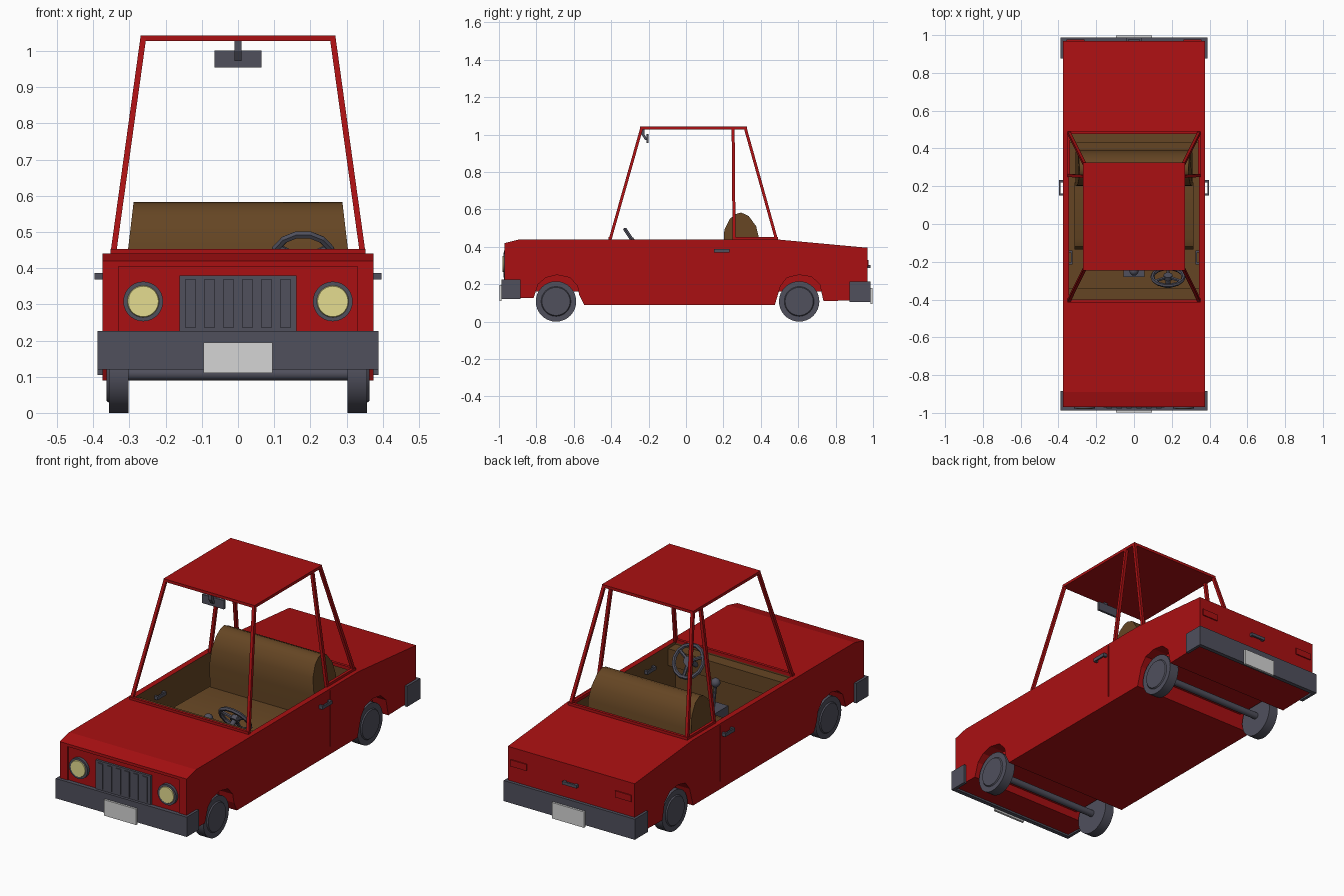
import bpy, bmesh, math
from mathutils import Vector, Matrix

if "Cube" in bpy.data.objects:
    bpy.data.objects.remove(bpy.data.objects["Cube"])


def material(name, rgb):
    m = bpy.data.materials.new(name)
    m.diffuse_color = (*rgb, 1)
    m.use_nodes = True
    m.node_tree.nodes["Principled BSDF"].inputs["Base Color"].default_value = m.diffuse_color
    return m


RED = material("red paint", (0.40, 0.005, 0.006))
GREY = material("dark grey", (0.08, 0.08, 0.108))
BROWN = material("brown interior", (0.13, 0.06, 0.017))
CREAM = material("headlight cream", (0.78, 0.72, 0.28))
PLATE = material("plate grey", (0.66, 0.66, 0.66))


def finish(name, bm, mat, smooth=None):
    bmesh.ops.recalc_face_normals(bm, faces=bm.faces)
    me = bpy.data.meshes.new(name)
    bm.to_mesh(me)
    bm.free()
    ob = bpy.data.objects.new(name, me)
    bpy.context.collection.objects.link(ob)
    me.materials.append(mat)
    if smooth:
        bpy.ops.object.select_all(action='DESELECT')
        bpy.context.view_layer.objects.active = ob
        ob.select_set(True)
        bpy.ops.object.shade_smooth_by_angle(angle=math.radians(smooth))
    return ob


def box(name, lo, hi, mat):
    bm = bmesh.new()
    bmesh.ops.create_cube(bm, size=1)
    for v in bm.verts:
        v.co = Vector([a + (b - a) * (c + 0.5) for a, b, c in zip(lo, hi, v.co)])
    return finish(name, bm, mat)


def prism(name, pts, a, b, mat, axis='x', shape=None, smooth=None):
    """Extrude a 2D profile along x (points y,z) or z (points x,y)."""
    bm = bmesh.new()
    rings = [[bm.verts.new((t, p, q) if axis == 'x' else (p, q, t)) for p, q in pts]
             for t in (a, b)]
    n = len(pts)
    for r in rings:
        bm.faces.new(r)
    for i in range(n):
        j = (i + 1) % n
        bm.faces.new((rings[0][i], rings[0][j], rings[1][j], rings[1][i]))
    if shape:
        for v in bm.verts:
            shape(v)
    return finish(name, bm, mat, smooth)


def rod(name, p, q, r, mat, sides=24, r2=None):
    """Cylinder between two points."""
    p, q = Vector(p), Vector(q)
    bm = bmesh.new()
    bmesh.ops.create_cone(bm, cap_ends=True, segments=sides, radius1=r,
                          radius2=r if r2 is None else r2, depth=(q - p).length)
    rot = (q - p).to_track_quat('Z', 'Y').to_matrix().to_4x4()
    bm.transform(Matrix.Translation((p + q) / 2) @ rot)
    return finish(name, bm, mat, 40 if sides > 8 else None)


def post(name, p, q, w, mat):
    """Square pillar with horizontal ends."""
    bm = bmesh.new()
    bmesh.ops.create_cube(bm, size=1)
    for v in bm.verts:
        end = Vector(q if v.co.z > 0 else p)
        v.co = end + Vector((v.co.x * w, v.co.y * w, 0))
    return finish(name, bm, mat)


# body side profile with wheel arches
FRONT, REAR = -0.695, 0.605
profile = [(-.97, .42), (-.97, .13), (-.815, .125), (-.79, .20), (-.75, .235), (-.69, .25),
           (-.62, .235), (-.58, .19), (-.57, .14), (-.545, .09), (.475, .09), (.49, .14),
           (.505, .19), (.54, .235), (.605, .25), (.67, .24), (.715, .20), (.735, .11),
           (.97, .115), (.97, .395), (.48, .44), (-.89, .44)]
body = prism("body", profile, -.375, .375, RED)

# cut the cabin, the front panel and the door seams
cabin = [(-.405, .5), (-.405, .13), (.43, .13), (.43, .28), (.485, .28), (.485, .5)]
cutters = [prism("cabin_cutter", cabin, -.345, .345, RED),
           box("front_cutter", (-.33, -1, .2), (.33, -.96, .405), RED)]
for s in (-1, 1):
    x0, x1 = sorted((s * .371, s * .4))
    cutters.append(box("seam_cutter", (x0, .242, .13), (x1, .248, .43), RED))
bpy.context.view_layer.objects.active = body
for c in cutters:
    m = body.modifiers.new("cut", 'BOOLEAN')
    m.operation = 'DIFFERENCE'
    m.solver = 'EXACT'
    m.object = c
    bpy.ops.object.modifier_apply(modifier=m.name)
for c in cutters:
    bpy.data.objects.remove(c)

# cabin lining is brown
body.data.materials.clear()
body.data.materials.append(RED)
body.data.materials.append(BROWN)
for f in body.data.polygons:
    x, y, z = f.center
    inside = abs(x) < .35 and -.41 < y < .49 and .12 < z < .436 and (y < .45 or z > .27)
    f.material_index = 1 if inside else 0

# roof, base frame and pillars
box("roof", (-.27, -.245, 1.028), (.27, .325, 1.043), RED)
box("windscreen_sill", (-.353, -.415, .435), (.353, -.4, .453), RED)
box("rear_window_sill", (-.353, .477, .435), (.353, .492, .453), RED)
for s in (-1, 1):
    x0, x1 = sorted((s * .338, s * .353))
    box("side_window_sill", (x0, .25, .435), (x1, .49, .453), RED)
    for nm, yb, yt in (("front_pillar", -.406, -.237), ("middle_pillar", .257, .252),
                       ("rear_pillar", .484, .317)):
        post(nm, (s * .345, yb, .438), (s * .262, yt, 1.035), .016, RED)

# wheels, axles and the inner arch blocks
for y in (FRONT, REAR):
    rod("axle", (-.31, y, .108), (.31, y, .108), .018, GREY, 16)
    box("inner_arch", (-.29, y - .125, .16), (.29, y + .125, .262), RED)
    for s in (-1, 1):
        rod("wheel", (s * .303, y, .108), (s * .357, y, .108), .108, GREY, 32)
        rod("hub_cap", (s * .35, y, .108), (s * .363, y, .108), .085, GREY, 32, .075)

# wrap-around bumpers and number plates
for nm, d, z0, z1, ret in (("front", -1, .12, .226, .885), ("rear", 1, .105, .215, .875)):
    u = [(-.388, ret), (-.388, .987), (.388, .987), (.388, ret), (.372, ret),
         (.372, .965), (-.372, .965), (-.372, ret)]
    prism(nm + "_bumper", [(x, d * y) for x, y in u], z0, z1, GREY, 'z')
    ys = sorted((d * .986, d * .998))
    box(nm + "_plate", (-.095, ys[0], z0 - .01), (.095, ys[1], z0 + .075), PLATE)

# grille with slats
box("grille", (-.162, -.972, .22), (.162, -.955, .38), GREY)
for i in range(6):
    x = -.131 + i * .0524
    box("grille_slat", (x - .014, -.977, .235), (x + .014, -.97, .37), GREY)

for s in (-1, 1):
    # headlights and tail lights
    rod("headlight_ring", (s * .262, -.955, .308), (s * .262, -.976, .308), .055, GREY, 28)
    rod("headlight", (s * .262, -.97, .308), (s * .262, -.98, .308), .047, CREAM, 28, .042)
    box("tail_light", (s * .31 - .048, .965, .295), (s * .31 + .048, .976, .33), RED)
    # door handles outside and inside
    for nm, xa, xb, ya, yb, z in (("door_handle", .37, .396, .15, .232, .378),
                                  ("inner_door_handle", .348, .325, -.215, -.14, .375)):
        xs = sorted((s * xa, s * xb))
        xg = sorted((s * (xb - math.copysign(.008, xb - xa)), s * xb))
        box(nm, (xg[0], ya, z - .009), (xg[1], yb, z + .009), GREY)
        for y in (ya, yb - .012):
            box(nm + "_mount", (xs[0], y, z - .009), (xs[1], y + .012, z + .009), GREY)

# boot handle
box("boot_handle", (-.042, .977, .287), (.042, .987, .303), GREY)
for x in (-.035, .035):
    box("boot_handle_mount", (x - .007, .965, .287), (x + .007, .98, .303), GREY)


# bench seat
def taper(v):
    if v.co.z > .4:
        v.co.x *= 1 - (v.co.z - .4) * .38


back = [(.215, .14), (.2, .40), (.205, .49), (.235, .55), (.265, .575), (.295, .583),
        (.335, .565), (.375, .51), (.392, .44), (.395, .14)]
prism("seat_back", back, -.31, .31, BROWN, shape=taper, smooth=40)
cushion = [(-.13, .14), (-.135, .24), (-.12, .27), (-.08, .285), (.22, .28), (.22, .14)]
prism("seat_cushion", cushion, -.315, .315, BROWN, smooth=40)

# dashboard and gear lever
box("dashboard", (-.344, -.404, .335), (.344, -.34, .425), BROWN)
box("gear_console", (-.055, -.28, .13), (.055, -.17, .25), GREY)
rod("gear_stick", (0, -.23, .24), (0, -.25, .36), .008, GREY, 8)
bm = bmesh.new()
bmesh.ops.create_uvsphere(bm, u_segments=12, v_segments=8, radius=.024)
bm.transform(Matrix.Translation((0, -.25, .37)))
finish("gear_knob", bm, GREY, 40)

# steering wheel
centre = Vector((.18, -.28, .425))
normal = Vector((0, .83, .557))
up = Vector((0, -.557, .83))
side = Vector((1, 0, 0))
bpy.ops.mesh.primitive_torus_add(major_segments=14, minor_segments=6, major_radius=.083,
                                 minor_radius=.011, location=centre,
                                 rotation=normal.to_track_quat('Z', 'Y').to_euler())
rim = bpy.context.object
rim.name = "steering_wheel"
rim.data.materials.append(GREY)
rod("steering_hub", centre - normal * .012, centre + normal * .012, .024, GREY, 12)
rod("steering_column", centre, centre - normal * .09, .013, GREY, 10)
for a in (90, 210, 330):
    t = math.radians(a)
    rod("steering_spoke", centre, centre + (side * math.cos(t) - up * math.sin(t)) * .083,
        .009, GREY, 6)

# rear-view mirror
box("mirror", (-.065, -.212, .955), (.065, -.2, 1.002), GREY)
prism("mirror_stem", [(-.237, 1.03), (-.237, 1.0), (-.22, .972), (-.205, .972),
                      (-.222, 1.0), (-.222, 1.03)], -.01, .01, GREY)
